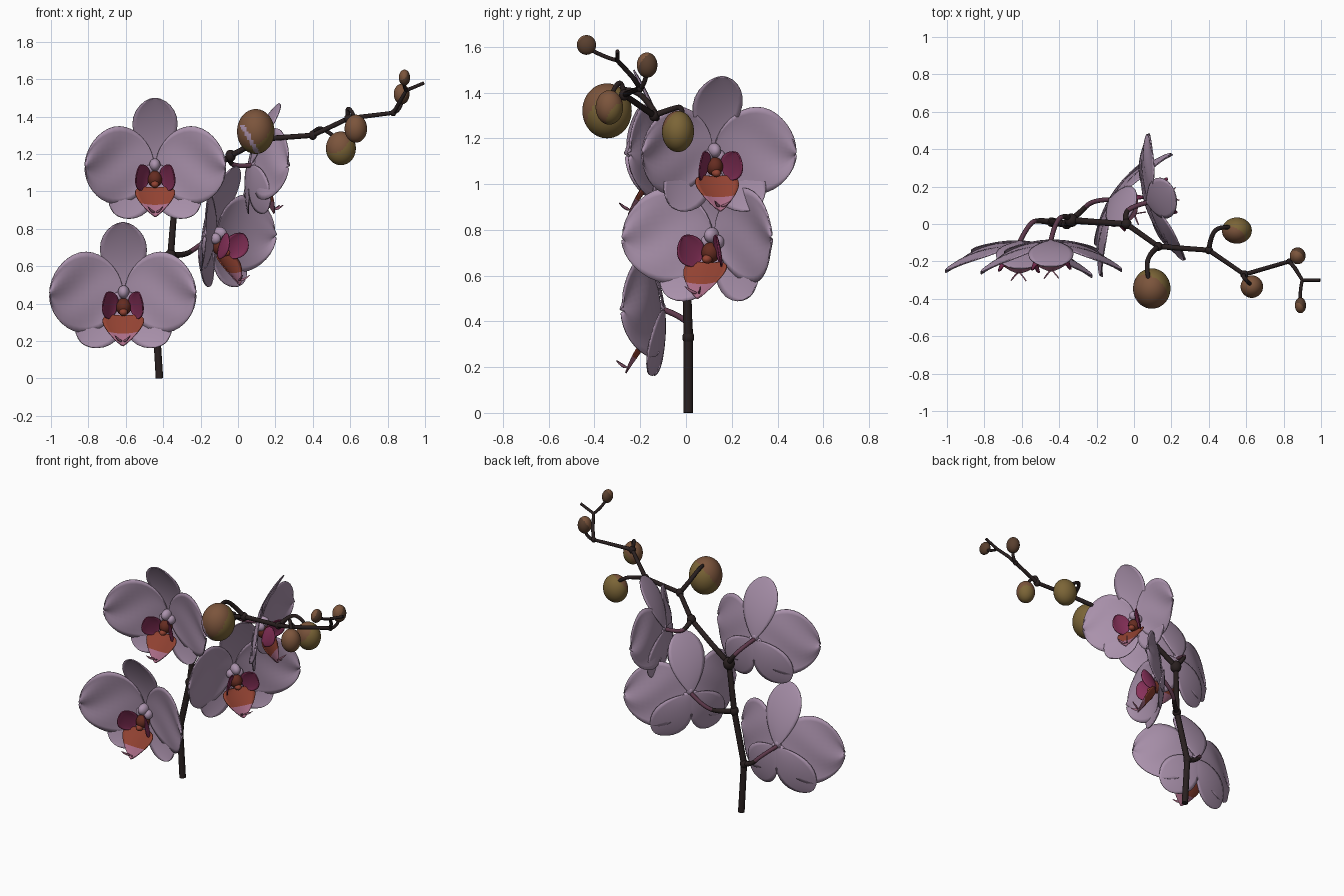
import bpy, bmesh, math
from mathutils import Vector, Matrix

if "Cube" in bpy.data.objects:
    bpy.data.objects.remove(bpy.data.objects["Cube"])

def material(name, r, g, b):
    m = bpy.data.materials.new(name)
    m.diffuse_color = (r, g, b, 1)
    m.use_nodes = True
    m.node_tree.nodes["Principled BSDF"].inputs["Base Color"].default_value = m.diffuse_color
    return m

LILAC = material("lilac", 0.40, 0.285, 0.41)
STEM = material("dark stem", 0.022, 0.014, 0.014)
BROWN = material("bud brown", 0.20, 0.09, 0.045)
OLIVE = material("bud olive", 0.20, 0.13, 0.038)
DARKBUD = material("dark bud brown", 0.10, 0.05, 0.028)
MAGENTA = material("magenta", 0.24, 0.03, 0.10)
ORANGE = material("orange red", 0.29, 0.055, 0.032)
ROSE = material("rose pink", 0.40, 0.15, 0.24)
DARKRED = material("dark red", 0.13, 0.025, 0.015)
DUSKY = material("dusky purple", 0.11, 0.04, 0.07)

def make_object(name, bm, mats, matrix=None, thickness=0):
    if matrix is not None:
        bm.transform(matrix)
    bmesh.ops.recalc_face_normals(bm, faces=bm.faces[:])
    for f in bm.faces:
        f.smooth = True
    mesh = bpy.data.meshes.new(name)
    bm.to_mesh(mesh)
    bm.free()
    for m in mats:
        mesh.materials.append(m)
    ob = bpy.data.objects.new(name, mesh)
    bpy.context.collection.objects.link(ob)
    if thickness:
        mod = ob.modifiers.new("thickness", 'SOLIDIFY')
        mod.thickness = thickness
        mod.offset = 0
    return ob

def petal(bm, o, d, s, n, L, W, peak, q, bend=0, cup=0, ruffle=0, mat=lambda t: 0, nt=14, ns=10):
    """Leaf-shaped grid from o along d, widest at t = peak, bent towards n."""
    o, d, s, n = Vector(o), Vector(d).normalized(), Vector(s).normalized(), Vector(n).normalized()
    p = math.log(0.5) / math.log(peak)
    rows, ts = [], []
    for i in range(nt + 1):
        t = 0.004 + 0.995 * (1 - math.cos(math.pi * i / nt)) / 2
        hw = W * max(math.sin(math.pi * t ** p), 0.0) ** q
        ts.append(t)
        row = []
        for j in range(ns + 1):
            k = 2 * j / ns - 1
            h = bend * t * t + cup * k * k * hw / W + ruffle * math.sin(5 * k + 7 * t) * t
            row.append(bm.verts.new(o + d * L * t + s * hw * k + n * h))
        rows.append(row)
    for i in range(nt):
        for j in range(ns):
            f = bm.faces.new((rows[i][j], rows[i + 1][j], rows[i + 1][j + 1], rows[i][j + 1]))
            f.material_index = mat((ts[i] + ts[i + 1]) / 2)

def ellipsoid(bm, centre, size, mat=0, seg=24):
    m = Matrix.Translation(centre) @ Matrix.Diagonal((*size, 1))
    for v in bmesh.ops.create_uvsphere(bm, u_segments=seg, v_segments=seg * 2 // 3, radius=1, matrix=m)['verts']:
        for f in v.link_faces:
            f.material_index = mat

def tube(name, pts, r0, r1, mat, spline='NURBS'):
    cu = bpy.data.curves.new(name, 'CURVE')
    cu.dimensions = '3D'
    cu.bevel_depth = 1
    cu.bevel_resolution = 3
    cu.use_fill_caps = True
    cu.resolution_u = 6
    sp = cu.splines.new(spline)
    sp.points.add(len(pts) - 1)
    for i, c in enumerate(pts):
        sp.points[i].co = (*c, 1)
        sp.points[i].radius = r0 + (r1 - r0) * i / (len(pts) - 1)
    if spline == 'NURBS':
        sp.order_u = 3
        sp.use_endpoint_u = True
    cu.materials.append(mat)
    ob = bpy.data.objects.new(name, cu)
    bpy.context.collection.objects.link(ob)
    bpy.ops.object.select_all(action='DESELECT')
    ob.select_set(True)
    bpy.context.view_layer.objects.active = ob
    bpy.ops.object.convert(target='MESH')

def flower(name, origin, yaw, size, cupping=0.15, pitch=6):
    a = math.radians(yaw)
    # local axes: u across, v up, w out of the face
    M = Matrix(((math.cos(a), 0, math.sin(a), origin[0]),
                (math.sin(a), 0, -math.cos(a), origin[1]),
                (0, 1, 0, origin[2]), (0, 0, 0, 1)))
    M = M @ Matrix.Rotation(math.radians(pitch), 4, 'X') @ Matrix.Diagonal((size, size, size, 1))
    W = (0, 0, 1)
    # three sepals behind two broad wing petals
    bm = bmesh.new()
    petal(bm, (0, 0, 0), (0, 1, 0), (1, 0, 0), W, 0.385, 0.122, 0.62, 0.52, 0.10, 0.01)
    for sg in (-1, 1):
        petal(bm, (0, -0.01, 0), (sg * 0.68, -0.73, 0), (0.73, sg * 0.68, 0), W,
              0.32, 0.125, 0.58, 0.52, 0.09, 0.01)
        petal(bm, (sg * 0.005, 0.015, 0.015), (sg, 0.01, 0), (-0.01 * sg, 1, 0), W,
              0.375, 0.212, 0.52, 0.48, cupping, 0.01, 0.008, nt=18, ns=14)
    make_object(name + "_petals", bm, [LILAC], M, 0.006)
    # lip: two upright side lobes, a tongue and two curled tendrils
    bm = bmesh.new()
    for sg in (-1, 1):
        petal(bm, (sg * 0.065, -0.115, 0.075), (sg * 0.22, 0.85, 0.3), (sg * 0.6, -0.4, 0.7),
              (-sg * 0.8, 0, 0.55), 0.15, 0.065, 0.5, 0.55, 0.02, 0.015)
        petal(bm, (sg * 0.005, -0.225, 0.185), (sg * 0.6, 0.15, 0.6), (0.2, 1, 0), (0, 1, 0.2),
              0.05, 0.007, 0.4, 0.6, 0.025, mat=lambda t: 2, nt=6, ns=2)
    petal(bm, (0, -0.105, 0.06), (0, -0.69, 0.69), (1, 0, 0), (0, 0.69, 0.69), 0.195, 0.108,
          0.25, 0.75, -0.01, 0.02, mat=lambda t: 1 if t < 0.57 else 2)
    make_object(name + "_lip", bm, [MAGENTA, ORANGE, ROSE], M, 0.006)
    # column and throat
    bm = bmesh.new()
    ellipsoid(bm, (0, 0.015, 0.035), (0.03, 0.035, 0.042))
    for sg in (-1, 1):
        ellipsoid(bm, (sg * 0.03, -0.015, 0.03), (0.025, 0.03, 0.03))
    ellipsoid(bm, (0, -0.06, 0.05), (0.04, 0.045, 0.045), 1)
    ellipsoid(bm, (0, -0.085, 0.085), (0.022, 0.02, 0.025), 2)
    make_object(name + "_column", bm, [LILAC, DARKRED, ORANGE], M)

flower("flower_lower_left", (-0.61, -0.095, 0.45), -2, 1.03)
flower("flower_upper_left", (-0.445, -0.09, 1.13), 1, 0.99)
flower("flower_lower_right", (-0.13, 0.13, 0.765), 60, 0.99)
flower("flower_upper_right", (0.07, 0.115, 1.14), 106, 0.92, 0.10, 11)

# main stem
tube("main_stem", [(-0.42, 0.01, 0), (-0.44, 0.01, 0.33), (-0.36, 0, 0.66), (-0.335, 0.02, 0.98),
     (-0.2, 0.01, 1.07), (-0.04, 0, 1.19), (0.13, -0.12, 1.28), (0.40, -0.14, 1.30),
     (0.59, -0.27, 1.39), (0.83, -0.2, 1.42), (0.86, -0.235, 1.47), (0.9, -0.3, 1.54),
     (0.995, -0.3, 1.58)], 0.021, 0.009, STEM, 'POLY')

# swollen stem joints
bm = bmesh.new()
for c, r in (((-0.44, 0.01, 0.33), 0.026), ((-0.36, 0, 0.66), 0.028), ((-0.335, 0.02, 0.98), 0.036),
             ((-0.04, 0, 1.19), 0.028), ((0.13, -0.12, 1.28), 0.024), ((0.4, -0.14, 1.3), 0.022),
             ((0.59, -0.27, 1.39), 0.022), ((0.83, -0.2, 1.42), 0.016)):
    ellipsoid(bm, c, (r, r, r * 1.15))
make_object("stem_joints", bm, [STEM])

# flower stalks: dark near the stem, purple near the flower
for i, (p0, p1, p2, p3) in enumerate((
        ((-0.44, 0.01, 0.33), (-0.50, 0.02, 0.34), (-0.56, 0.01, 0.41), (-0.61, -0.095, 0.45)),
        ((-0.335, 0.02, 0.98), (-0.36, 0.05, 1.02), (-0.42, 0.02, 1.10), (-0.445, -0.09, 1.13)),
        ((-0.36, 0, 0.66), (-0.29, 0.06, 0.655), (-0.22, 0.13, 0.70), (-0.13, 0.13, 0.765)),
        ((-0.04, 0, 1.19), (-0.05, 0.05, 1.17), (-0.02, 0.09, 1.13), (0.07, 0.115, 1.14)))):
    mid = (Vector(p1) + Vector(p2)) / 2
    tube("flower_stalk_base_%d" % i, [p0, p1, mid], 0.017, 0.013, STEM)
    tube("flower_stalk_top_%d" % i, [mid, p2, p3], 0.013, 0.013, DUSKY)

# bud stalks
for i, pts in enumerate((
        [(0.13, -0.12, 1.28), (0.08, -0.16, 1.36), (0.065, -0.24, 1.42), (0.08, -0.30, 1.41)],
        [(0.40, -0.14, 1.30), (0.41, -0.06, 1.33), (0.46, -0.01, 1.34), (0.53, -0.02, 1.28)],
        [(0.59, -0.27, 1.39), (0.58, -0.28, 1.45), (0.61, -0.31, 1.43), (0.63, -0.33, 1.38)],
        [(0.83, -0.2, 1.42), (0.87, -0.18, 1.43), (0.88, -0.17, 1.50)],
        [(0.90, -0.3, 1.54), (0.885, -0.36, 1.555), (0.89, -0.42, 1.59)])):
    tube("bud_stalk_%d" % i, pts, 0.015 - 0.0015 * i, 0.011 - 0.0005 * i, STEM)

# buds: brown above and in front, olive below and behind
for i, (c, size) in enumerate((
        ((0.095, -0.345, 1.32), (0.10, 0.108, 0.12)), ((0.55, -0.035, 1.23), (0.08, 0.07, 0.09)),
        ((0.63, -0.335, 1.335), (0.06, 0.06, 0.075)), ((0.875, -0.17, 1.52), (0.042, 0.045, 0.055)),
        ((0.89, -0.435, 1.608), (0.03, 0.042, 0.043)))):
    bm = bmesh.new()
    ellipsoid(bm, (0, 0, 0), (1, 1, 1), 0, 48)
    for f in bm.faces:
        n = f.calc_center_median()
        f.material_index = 0 if -0.6 * n.y + 0.6 * n.z - 0.4 * n.x > (0.12, 0.5, -0.55, 0.2, 0.5)[i] else 1
        # lilac slit on the opening bud
        if i == 0 and n.y < -0.3 and abs(0.83 * n.x + 0.55 * n.z + 0.45) < 0.11 and n.z < 0.25:
            f.material_index = 2
    make_object("bud_%d" % i, bm, [BROWN, OLIVE if i < 3 else DARKBUD, LILAC],
                Matrix.Translation(c) @ Matrix.Diagonal((*size, 1)))
